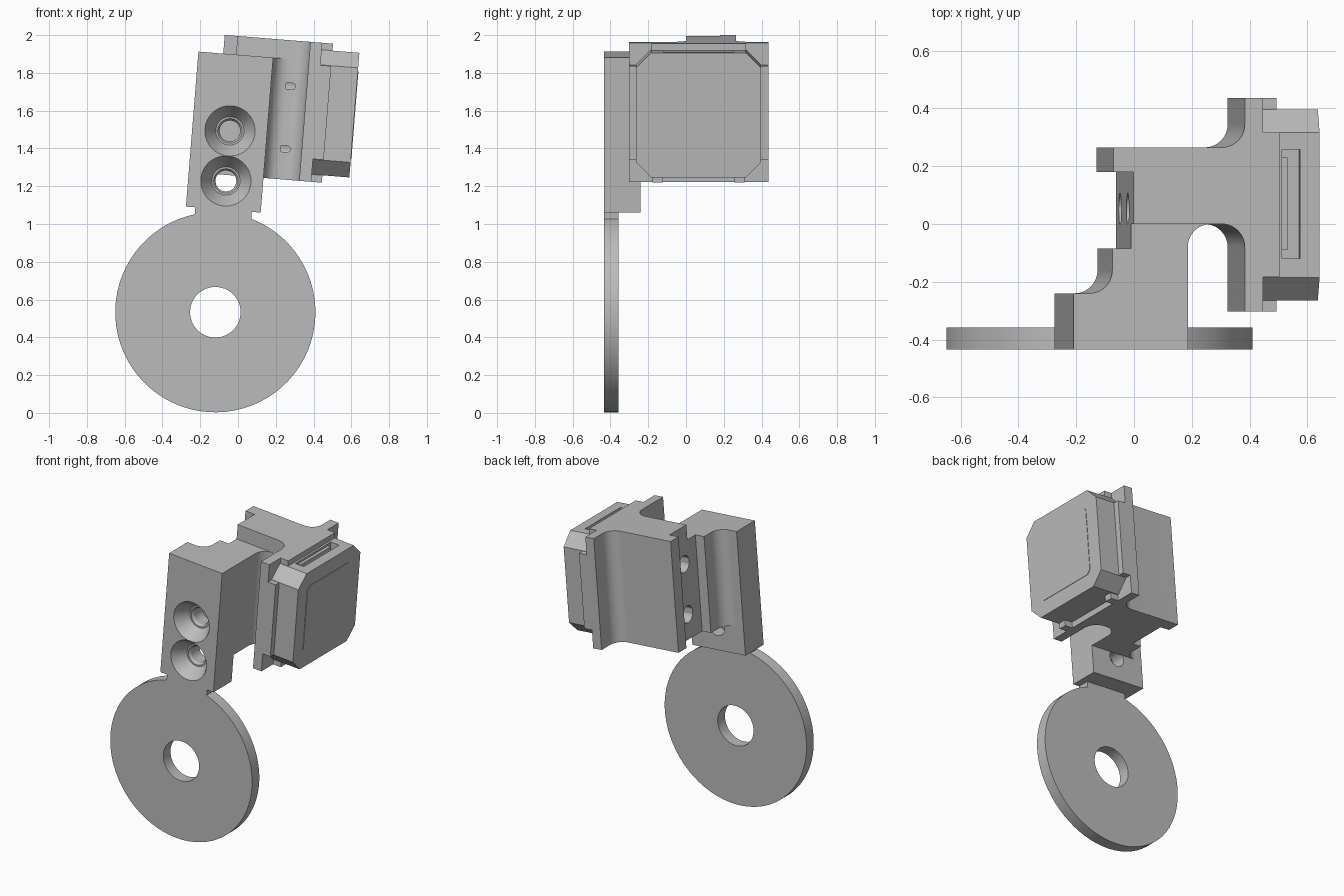
import bpy, bmesh
from math import sin, cos, asin, pi, radians
from mathutils import Matrix

cube = bpy.data.objects.get("Cube")
if cube:
    bpy.data.objects.remove(cube, do_unlink=True)

grey = bpy.data.materials.new("plain grey")
grey.use_nodes = True
grey.diffuse_color = (0.5, 0.5, 0.5, 1)
grey.node_tree.nodes["Principled BSDF"].inputs["Base Color"].default_value = (0.5, 0.5, 0.5, 1)

# The whole bracket leans around the disc centre
LEAN = Matrix.Translation((-0.12, 0, 0.533)) @ Matrix.Rotation(radians(4.6), 4, "Y")


def finish(name, bm):
    bmesh.ops.recalc_face_normals(bm, faces=bm.faces)
    mesh = bpy.data.meshes.new(name)
    bm.to_mesh(mesh)
    bm.free()
    mesh.materials.append(grey)
    obj = bpy.data.objects.new(name, mesh)
    bpy.context.collection.objects.link(obj)
    obj.matrix_world = LEAN
    return obj


def prism(name, points, axis, lo, hi):
    """Extrude a flat outline along x, y or z."""
    place = {"x": lambda p, q, t: (t, p, q),
             "y": lambda p, q, t: (p, t, q),
             "z": lambda p, q, t: (p, q, t)}[axis]
    bm = bmesh.new()
    a = [bm.verts.new(place(p, q, lo)) for p, q in points]
    b = [bm.verts.new(place(p, q, hi)) for p, q in points]
    bm.faces.new(a)
    bm.faces.new(b)
    for i in range(len(a)):
        j = (i + 1) % len(a)
        bm.faces.new((a[i], a[j], b[j], b[i]))
    return finish(name, bm)


def lathe(name, profile, height, steps=48):
    """Turn (radius, y) points around a y axis at the given height."""
    bm = bmesh.new()
    verts = [bm.verts.new((r, y, height)) for r, y in profile]
    edges = [bm.edges.new(pair) for pair in zip(verts, verts[1:])]
    bmesh.ops.spin(bm, geom=verts + edges, cent=(0, 0, height), axis=(0, 1, 0),
                   angle=2 * pi, steps=steps)
    bmesh.ops.remove_doubles(bm, verts=bm.verts, dist=0.0001)
    return finish(name, bm)


def arc(cx, cy, r, start, end, steps=10):
    angles = [radians(start + (end - start) * i / steps) for i in range(steps + 1)]
    return [(cx + r * cos(a), cy + r * sin(a)) for a in angles]


def rect(x0, x1, y0, y1):
    return [(x0, y0), (x1, y0), (x1, y1), (x0, y1)]


def octagon(x0, x1, y0, y1, c):
    return [(x0 + c, y0), (x1 - c, y0), (x1, y0 + c), (x1, y1 - c),
            (x1 - c, y1), (x0 + c, y1), (x0, y1 - c), (x0, y0 + c)]


def cut(obj, cutter):
    cutter.hide_render = True
    mod = obj.modifiers.new("cut", "BOOLEAN")
    mod.operation = "DIFFERENCE"
    mod.solver = "EXACT"
    mod.object = cutter
    bpy.ops.object.select_all(action="DESELECT")
    bpy.context.view_layer.objects.active = obj
    obj.select_set(True)
    bpy.ops.object.modifier_apply(modifier=mod.name)
    bpy.data.objects.remove(cutter, do_unlink=True)


FRONT = -0.435
LOW, HIGH, STEP = 0.729, 1.467, 1.368

# Disc with a neck running up into the clamp
R, NECK = 0.53, 0.15
open_angle = asin(NECK / R) * 180 / pi
outline = arc(0, 0, R, 90 + open_angle, 450 - open_angle, 64)
disc = prism("mounting_disc", outline + [(NECK, 0.56), (-NECK, 0.56)], "y", FRONT, -0.358)
cut(disc, prism("disc_cutter", arc(0, 0, 0.134, 0, 351, 39), "y", -1, 1))

# Front clamp plate with two countersunk screw holes
plate = prism("clamp_plate", rect(-0.2, 0.197, 0.545, STEP), "z", 0, 1)
bpy.data.objects.remove(plate, do_unlink=True)
plate = prism("clamp_plate", rect(-0.2, 0.197, 0.545, STEP), "y", FRONT, -0.24)
for height in (0.697, 0.963):
    cut(plate, lathe("screw_cutter", [(0, -0.5), (0.133, -0.5), (0.133, FRONT + 0.002),
                                      (0.075, -0.345), (0.065, -0.345),
                                      (0.055, -0.33), (0.055, -0.2), (0, -0.2)], height))

# Web joining the clamp plate to the rear bracket
web = (arc(-0.145, -0.16, 0.08, -90, 0) + [(-0.065, -0.085), (0, -0.085), (0, 0)]
       + arc(0.277, -0.08, 0.08, 90, 180) + [(0.197, -0.24)])
prism("clamp_web", web, "z", LOW, STEP)

# Rear bracket: hooked spine flaring into a square flange
spine = ([(0, 0), (0, 0.18), (-0.068, 0.18), (-0.068, 0.265)]
         + arc(0.307, 0.345, 0.08, -90, 0)
         + [(0.387, 0.437), (0.45, 0.437), (0.45, -0.303), (0.387, -0.303)]
         + arc(0.307, -0.08, 0.08, 0, 90))
bracket = prism("bracket_spine", spine, "z", LOW, HIGH)
for height in (0.892, 1.225):
    cut(bracket, prism("bolt_cutter", arc(0.052, height, 0.055, 0, 348, 29), "x", -0.05, 0.36))

# Rim strips and tabs around the flange
rim = {"left_rim": rect(-0.303, -0.262, 0.85, 1.348),
       "right_rim": rect(0.394, 0.437, 0.85, 1.348),
       "top_rim": rect(-0.183, 0.317, 1.427, HIGH),
       "bottom_tab_a": rect(-0.178, -0.125, LOW, 0.772),
       "bottom_tab_b": rect(0.257, 0.31, LOW, 0.772)}
for name, shape in rim.items():
    prism(name, shape, "x", 0.45, 0.507)

# Chamfered housing with a slot along its top
housing = prism("housing", octagon(-0.265, 0.397, 0.768, 1.43, 0.08), "x", 0.45, 0.65)
cut(housing, prism("slot_cutter", rect(0.52, 0.582, -0.12, 0.258), "z", 1.385, 1.5))
prism("slot_ledge", rect(0.52, 0.54, -0.09, 0.23), "z", 1.38, 1.415)

# Thin cover panel on the housing face
prism("cover_panel", octagon(-0.165, 0.297, 0.868, 1.33, 0.025), "x", 0.648, 0.653)

# Smooth the round surfaces, keep edges crisp
bpy.ops.object.select_all(action="DESELECT")
for obj in bpy.context.collection.objects:
    if obj.type == "MESH":
        obj.select_set(True)
        bpy.context.view_layer.objects.active = obj
bpy.ops.object.shade_smooth_by_angle(angle=radians(30))
